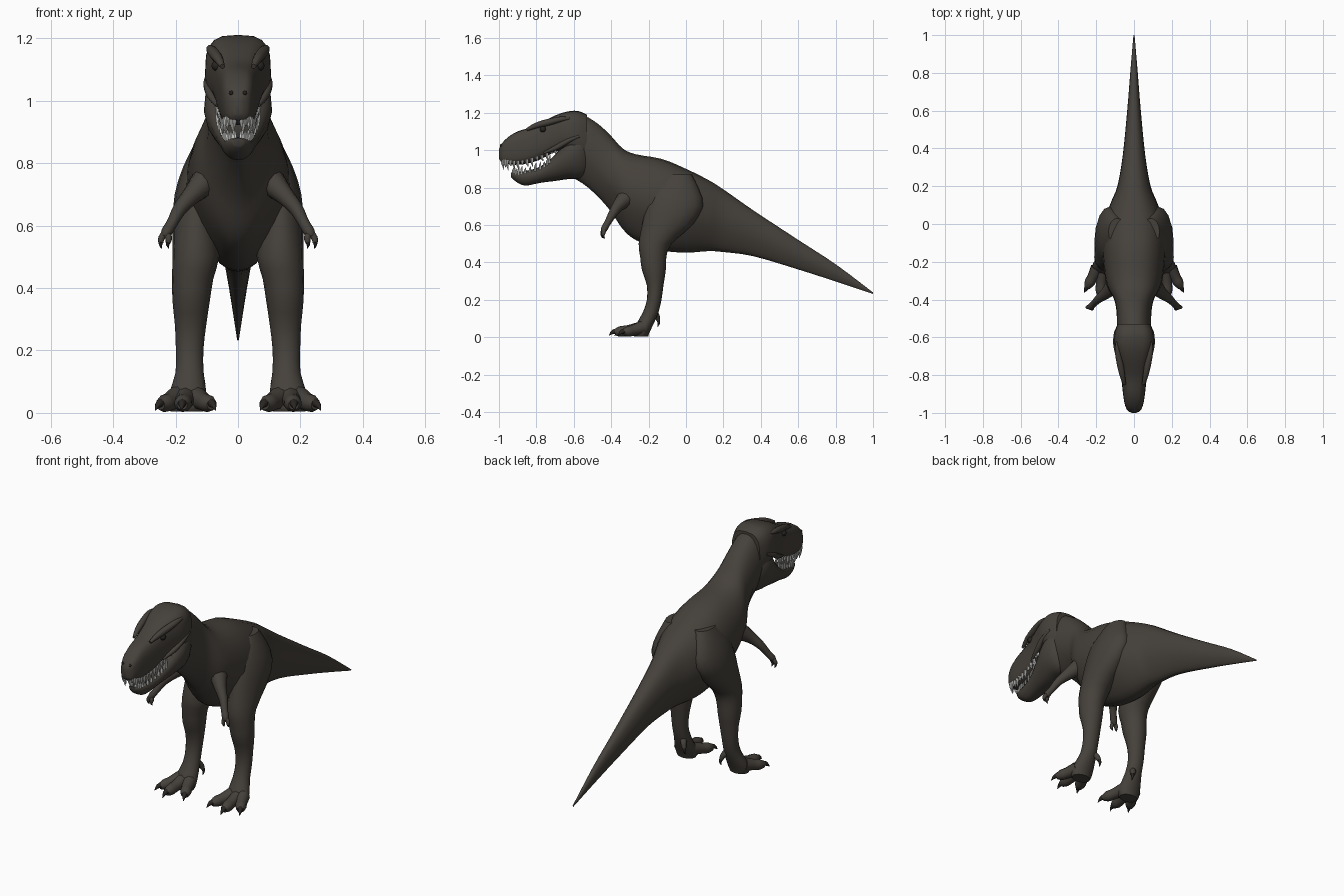
import bpy, bmesh, math
from mathutils import Vector


def mat(name, c):
    m = bpy.data.materials.new(name)
    m.diffuse_color = (*c, 1)
    return m


SKIN = mat("dark brown skin", (0.060, 0.052, 0.043))
CLAW = mat("dark claw", (0.022, 0.019, 0.016))
TOOTH = mat("pale tooth", (0.62, 0.62, 0.60))
EYE = mat("dark eye", (0.020, 0.018, 0.015))


def smooth_stations(st, sub):
    """Catmull-Rom interpolation of station tuples."""
    out = []
    for i in range(len(st) - 1):
        p0, p1, p2, p3 = st[max(i - 1, 0)], st[i], st[i + 1], st[min(i + 2, len(st) - 1)]
        for k in range(sub):
            t = k / sub
            out.append([0.5 * (2 * b + (c - a) * t + (2 * a - 5 * b + 4 * c - d) * t * t
                               + (3 * b - a - 3 * c + d) * t ** 3)
                        for a, b, c, d in zip(p0, p1, p2, p3)])
    return out + [list(st[-1])]


def skin_rings(bm, rings):
    vs = [[bm.verts.new(p) for p in r] for r in rings]
    n = len(rings[0])
    for a, b in zip(vs, vs[1:]):
        for j in range(n):
            bm.faces.new((a[j], a[(j + 1) % n], b[(j + 1) % n], b[j]))
    bm.faces.new(vs[0])
    bm.faces.new(vs[-1])


def finish(name, bm, material, mirror=False, angle=50):
    bmesh.ops.recalc_face_normals(bm, faces=bm.faces)
    me = bpy.data.meshes.new(name)
    bm.to_mesh(me)
    bm.free()
    me.materials.append(material)
    ob = bpy.data.objects.new(name, me)
    bpy.context.collection.objects.link(ob)
    bpy.ops.object.select_all(action='DESELECT')
    ob.select_set(True)
    bpy.context.view_layer.objects.active = ob
    bpy.ops.object.shade_smooth_by_angle(angle=math.radians(angle))
    if mirror:
        ob.modifiers.new("mirror", 'MIRROR').use_mirror_merge = False
    return ob


def spow(v, e):
    return math.copysign(abs(v) ** e, v)


def long_loft(name, st, e, pinch, n=20):
    """Loft along y; stations (y, z_bottom, z_mid, z_top, half_width)."""
    rings = []
    for y, zb, zm, zt, w in smooth_stations(st, 3):
        r = []
        for j in range(n):
            a = 2 * math.pi * j / n
            c, s = spow(math.cos(a), e), spow(math.sin(a), e)
            x = w * c * (1 - pinch * max(0, -math.sin(a)))
            r.append((x, y, zm + s * ((zt - zm) if s > 0 else (zm - zb))))
        rings.append(r)
    bm = bmesh.new()
    skin_rings(bm, rings)
    return finish(name, bm, SKIN)


def tube(bm, st, n=10, sub=3):
    """Round tube through (x, y, z, radius)."""
    pts = smooth_stations(st, sub)
    rings = []
    for i, (x, y, z, r) in enumerate(pts):
        t = (Vector(pts[min(i + 1, len(pts) - 1)][:3]) - Vector(pts[max(i - 1, 0)][:3])).normalized()
        u = t.cross(Vector((1, 0.2, 0.1))).normalized()
        v = t.cross(u)
        r = max(r, 0.0008)
        rings.append([Vector((x, y, z)) + r * (math.cos(a) * u + math.sin(a) * v)
                      for a in (2 * math.pi * j / n for j in range(n))])
    skin_rings(bm, rings)


# Torso, neck and tail
long_loft("body", [
    (-.64, .87, 1.02, 1.18, .075), (-.55, .82, 1.0, 1.185, .09), (-.47, .75, .93, 1.14, .092),
    (-.40, .67, .84, 1.075, .105), (-.34, .58, .78, 1.01, .138), (-.27, .52, .75, .978, .155),
    (-.13, .465, .70, .953, .168), (0, .452, .67, .90, .162), (.12, .46, .64, .84, .12),
    (.2, .455, .62, .79, .088), (.36, .433, .56, .678, .06), (.6, .362, .44, .52, .036),
    (.8, .298, .345, .39, .02), (1.0, .231, .235, .239, .003)], .88, .4, 24)

# Skull with upper jaw, and lower jaw
long_loft("upper_head", [
    (-1.0, .955, .98, 1.005, .012), (-.985, .935, .985, 1.035, .036), (-.95, .925, .99, 1.07, .05),
    (-.9, .922, .99, 1.10, .058), (-.82, .935, 1.02, 1.125, .067), (-.76, .96, 1.05, 1.155, .075),
    (-.70, .99, 1.08, 1.185, .088), (-.64, 1.0, 1.09, 1.205, .104), (-.58, .98, 1.07, 1.21, .104),
    (-.53, .96, 1.05, 1.19, .088)], .62, 0)
long_loft("lower_jaw", [
    (-.935, .855, .868, .880, .018), (-.91, .832, .862, .884, .038), (-.86, .81, .855, .888, .05),
    (-.78, .825, .875, .912, .064), (-.70, .835, .92, .975, .088), (-.63, .845, .96, 1.06, .108),
    (-.57, .845, .98, 1.09, .104), (-.53, .86, .98, 1.07, .082)], .75, .25)

# Legs: horizontal rings (z, x, y, rx, ry)
leg = [(.87, .09, -.04, .045, .07), (.79, .113, -.055, .062, .125), (.70, .128, -.06, .075, .152),
       (.60, .135, -.10, .075, .135), (.50, .135, -.165, .075, .088), (.43, .145, -.175, .066, .07),
       (.36, .15, -.172, .06, .064), (.28, .152, -.165, .05, .045), (.20, .155, -.17, .044, .039),
       (.13, .155, -.19, .045, .042), (.07, .16, -.22, .058, .046), (.025, .163, -.24, .062, .045),
       (.004, .163, -.24, .052, .038)]
bm = bmesh.new()
skin_rings(bm, [[(x + rx * math.cos(a), y + ry * math.sin(a), z)
                 for a in (2 * math.pi * j / 16 for j in range(16))]
                for z, x, y, rx, ry in smooth_stations(leg, 2)])
finish("leg", bm, SKIN, True)

# Toes, with claws at the tips
toes, claws = bmesh.new(), bmesh.new()
for tx, ty, bx in ((.088, -.345, .135), (.178, -.372, .168), (.245, -.328, .195)):
    d = Vector((tx - bx, ty + .24, 0)).normalized()
    mx, my = (tx + bx) / 2, (ty - .24) / 2
    tube(toes, [(bx, -.235, .05, .036), (mx, my, .036, .029), (tx - d.x * .02, ty - d.y * .02, .03, .028),
                (tx + d.x * .008, ty + d.y * .008, .026, .017)])
    tube(claws, [(tx - d.x * .008, ty - d.y * .008, .034, .016),
                 (tx + d.x * .02, ty + d.y * .02, .027, .011),
                 (tx + d.x * .04, ty + d.y * .04, .008, .001)], 8)
# Rear toe
tube(toes, [(.145, -.185, .14, .02), (.125, -.157, .115, .016), (.115, -.148, .09, .011)])
tube(claws, [(.115, -.149, .095, .010), (.112, -.145, .075, .007), (.112, -.152, .055, .001)], 8)
finish("toes", toes, SKIN, True)

# Arms with two fingers
bm = bmesh.new()
tube(bm, [(.10, -.32, .745, .05), (.145, -.365, .70, .032), (.185, -.395, .655, .023),
          (.21, -.42, .61, .018), (.228, -.437, .58, .018), (.235, -.442, .565, .012)])
for fx, fy in ((.222, -.447), (.245, -.440)):
    tube(bm, [(.23, -.438, .58, .012), (fx, fy, .56, .011), (fx + .002, fy - .003, .545, .008)], 8)
    tube(claws, [(fx + .002, fy - .002, .548, .008), (fx + .003, fy, .537, .005),
                 (fx, fy + .006, .527, .001)], 8)
finish("arm", bm, SKIN, True)
finish("claws", claws, CLAW, True)

# Teeth along both jaw edges
bm = bmesh.new()
upper = smooth_stations([(.012, -.982, .945), (.035, -.968, .94), (.046, -.92, .932),
                         (.054, -.85, .94), (.061, -.77, .965), (.074, -.70, 1.0)], 3)
for i, (x, y, z) in enumerate(upper):
    h = .038 + .014 * math.sin(i * 2.1) - .0012 * i
    tube(bm, [(x, y, z + .01, .0085), (x, y, z - h * .4, .007), (x * .97, y + .006, z - h, .001)], 6, 1)
lower = smooth_stations([(.010, -.925, .878), (.030, -.908, .88), (.041, -.86, .885),
                         (.053, -.78, .907), (.066, -.73, .94)], 3)
for i, (x, y, z) in enumerate(lower):
    h = .028 + .008 * math.sin(i * 1.7)
    tube(bm, [(x, y, z - .01, .007), (x, y, z + h * .4, .006), (x * .97, y + .004, z + h, .001)], 6, 1)
finish("teeth", bm, TOOTH, True)

# Brow ridges and cheek ridges
bm = bmesh.new()
tube(bm, [(.05, -.85, 1.11, .008), (.062, -.80, 1.132, .015), (.074, -.74, 1.148, .018),
          (.088, -.67, 1.165, .014), (.09, -.62, 1.17, .006)])
tube(bm, [(.066, -.76, .985, .006), (.085, -.69, 1.015, .014), (.098, -.63, 1.05, .013),
          (.098, -.57, 1.075, .008)])
finish("brow_and_cheek_ridge", bm, SKIN, True)

# Eyes and nostrils
bm = bmesh.new()
for p, r in (((.068, -.765, 1.112), .017), ((.022, -.988, 1.025), .007)):
    g = bmesh.ops.create_uvsphere(bm, u_segments=12, v_segments=8, radius=r)
    bmesh.ops.translate(bm, verts=g["verts"], vec=p)
finish("eyes_and_nostrils", bm, EYE, True)
